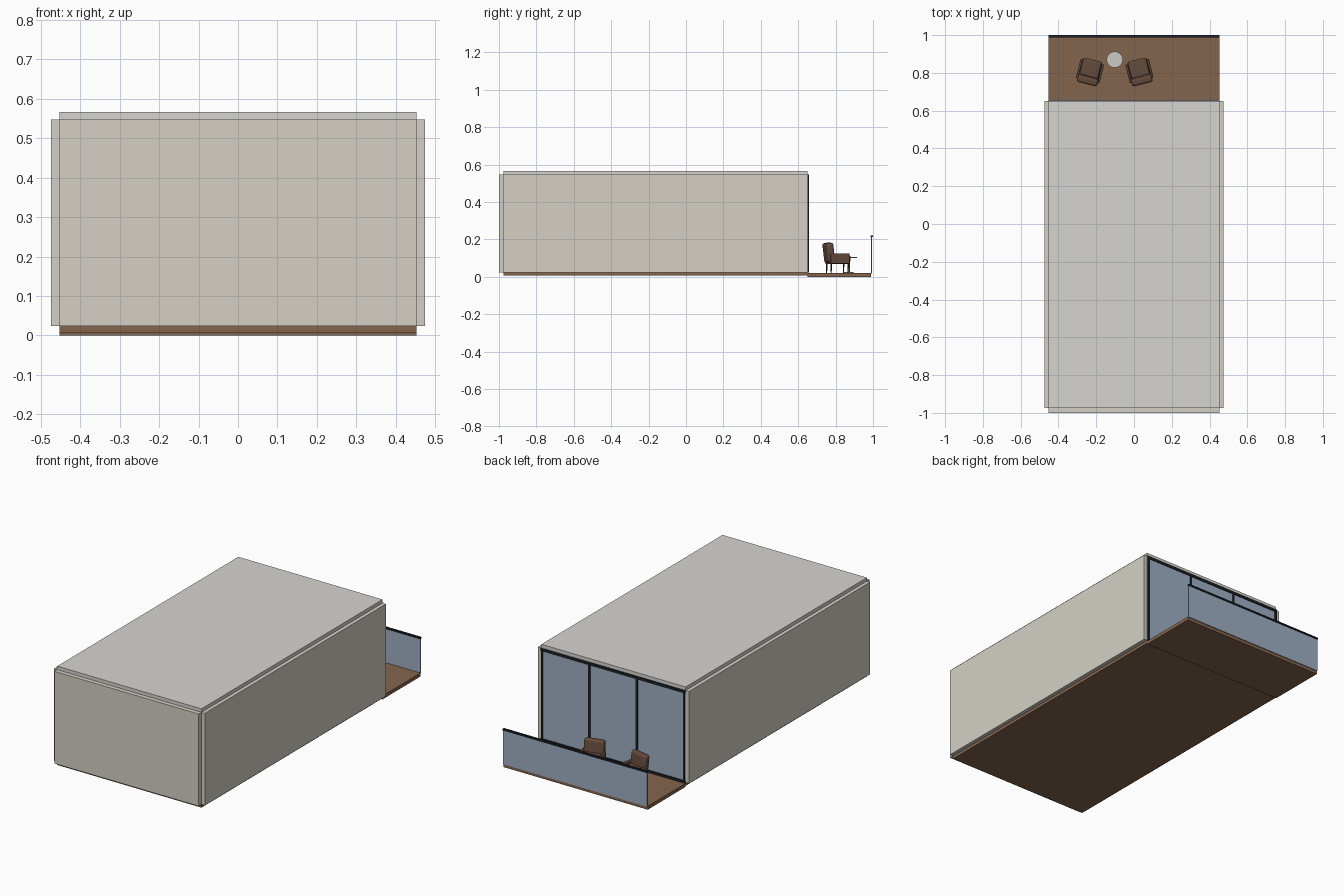
import bpy, math
from mathutils import Matrix, Vector

if "Cube" in bpy.data.objects:
    bpy.data.objects.remove(bpy.data.objects["Cube"])


def mat(name, rgb):
    m = bpy.data.materials.new(name)
    m.diffuse_color = (*rgb, 1)
    m.use_nodes = True
    m.node_tree.nodes["Principled BSDF"].inputs["Base Color"].default_value = m.diffuse_color
    return m


WALL = mat("plaster", (0.66, 0.63, 0.56))
ROOF = mat("ceiling_white", (0.68, 0.66, 0.63))
WOOD = mat("wood", (0.23, 0.13, 0.075))
FRAME = mat("black_metal", (0.012, 0.014, 0.018))
GLASS = mat("glass", (0.34, 0.43, 0.54))
LEATHER = mat("leather", (0.13, 0.07, 0.045))
DARK = mat("dark_wood", (0.045, 0.03, 0.02))
BRASS = mat("brass", (0.32, 0.22, 0.10))
STONE = mat("stone", (0.6, 0.59, 0.57))


def box(name, x, y, z, m, bevel=0, M=None, tilt=0):
    """Box from (min, max) ranges, optionally rounded, leaned back and placed."""
    lo, hi = Vector((x[0], y[0], z[0])), Vector((x[1], y[1], z[1]))
    bpy.ops.mesh.primitive_cube_add(size=1)
    o = bpy.context.object
    o.name = name
    s = hi - lo
    o.data.transform(Matrix.Diagonal((*s, 1)))
    o.data.materials.append(m)
    o.matrix_world = (M or Matrix()) @ Matrix.Translation((lo + hi) / 2) @ Matrix.Rotation(tilt, 4, 'X')
    if bevel:
        b = o.modifiers.new("round", 'BEVEL')
        b.width, b.segments = bevel, 3
        bpy.ops.object.shade_smooth_by_angle(angle=math.radians(40))
    return o


def rod(name, p, r, z, m, M=None, n=24, r2=None):
    bpy.ops.mesh.primitive_cone_add(vertices=n, radius1=r, radius2=r if r2 is None else r2, depth=z[1] - z[0])
    o = bpy.context.object
    o.name = name
    o.data.materials.append(m)
    o.matrix_world = (M or Matrix()) @ Matrix.Translation((p[0], p[1], sum(z) / 2))
    bpy.ops.object.shade_smooth_by_angle(angle=math.radians(40))


# Room shell
X, Y0, Y1 = 0.453, -0.975, 0.65
box("room_floor", (-X, X), (Y0, Y1), (0.006, 0.024), WOOD)
box("roof", (-X, X), (Y0, Y1), (0.547, 0.567), ROOF)
box("end_wall", (-X, X), (-1.0, Y0), (0.024, 0.547), WALL)
for s, side in ((-1, "left"), (1, "right")):
    box(side + "_wall", sorted((s * X, s * 0.474)), (Y0, Y1), (0.024, 0.547), WALL)

# Sliding window wall: glass, rails and posts
box("window_glass", (-X, X), (0.65, 0.653), (0.024, 0.547), GLASS)
for z in ((0.022, 0.036), (0.532, 0.547)):
    box("window_rail", (-X, X), (0.647, 0.657), z, FRAME)
for i in range(4):
    c = -0.446 + i * 0.892 / 3
    box("window_post", (c - 0.006, c + 0.006), (0.647, 0.657), (0.024, 0.547), FRAME)

# Balcony
box("balcony_deck", (-X, X), (0.65, 0.99), (0, 0.02), WOOD)
box("balustrade_glass", (-X, X), (0.99, 0.995), (0.018, 0.213), GLASS)
box("handrail", (-X, X), (0.987, 1.0), (0.212, 0.221), FRAME)


# Armchair, local front along +y
def chair(x, y, angle):
    M = Matrix.Translation((x, y, 0)) @ Matrix.Rotation(angle, 4, 'Z')
    box("chair_base", (-0.052, 0.052), (-0.052, 0.058), (0.068, 0.082), LEATHER, 0.004, M)
    box("seat_cushion", (-0.05, 0.05), (-0.04, 0.064), (0.08, 0.115), LEATHER, 0.01, M)
    box("backrest", (-0.056, 0.056), (-0.065, -0.027), (0.076, 0.182), LEATHER, 0.012, M, math.radians(7))
    for s in (-1, 1):
        box("armrest", sorted((s * 0.052, s * 0.064)), (-0.05, 0.053), (0.07, 0.126), LEATHER, 0.005, M)
        for ly in (-0.045, 0.048):
            rod("chair_leg", (s * 0.05, ly), 0.0025, (0.02, 0.072), DARK, M, 10, 0.0045)


chair(-0.233, 0.808, math.radians(-14))
chair(0.029, 0.808, math.radians(14))

# Side table
rod("table_top", (-0.102, 0.87), 0.043, (0.101, 0.106), STONE, n=32)
rod("table_column", (-0.102, 0.87), 0.006, (0.022, 0.102), BRASS)
rod("table_foot", (-0.102, 0.87), 0.026, (0.02, 0.025), BRASS, n=32)
